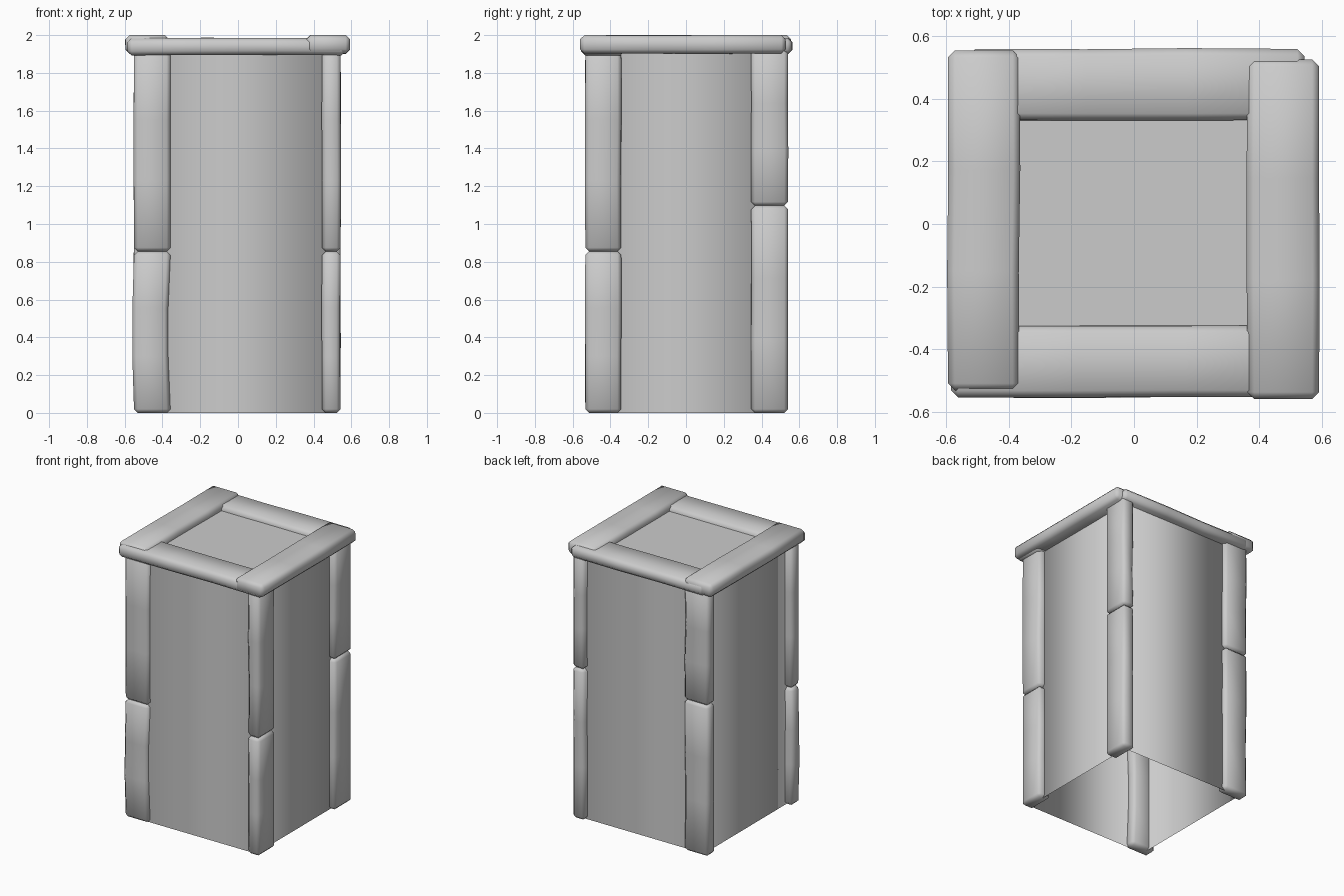
import bpy, bmesh, math, random
from mathutils import Vector

random.seed(7)
if "Cube" in bpy.data.objects:
    bpy.data.objects.remove(bpy.data.objects["Cube"], do_unlink=True)

stone = bpy.data.materials.new("grey_stone")
stone.use_nodes = True
GREY = (0.6, 0.6, 0.6, 1)
stone.diffuse_color = GREY
stone.node_tree.nodes["Principled BSDF"].inputs["Base Color"].default_value = GREY


def finish(bm, name):
    bmesh.ops.recalc_face_normals(bm, faces=bm.faces)
    mesh = bpy.data.meshes.new(name)
    bm.to_mesh(mesh)
    bm.free()
    mesh.materials.append(stone)
    for poly in mesh.polygons:
        poly.use_smooth = True
    obj = bpy.data.objects.new(name, mesh)
    bpy.context.collection.objects.link(obj)
    return obj


def worn_block(name, low, high, bevel, wear=0.003, bulge=0.0):
    """Chamfered block with worn loops along its longest side; bulge swells its middle."""
    low, high = Vector(low), Vector(high)
    size, mid = high - low, (low + high) / 2
    axis = max(range(3), key=lambda i: size[i])
    bm = bmesh.new()
    bmesh.ops.create_cube(bm, size=1)
    for v in bm.verts:
        v.co = Vector(c * s for c, s in zip(v.co, size)) + mid
    along = Vector((0, 0, 0))
    along[axis] = 1
    for part in (0.35, 0.65):
        bmesh.ops.bisect_plane(bm, geom=bm.verts[:] + bm.edges[:] + bm.faces[:],
                               plane_co=low + size * part, plane_no=along)
    # wear moves the middle loops only, so the ends keep their size
    for v in bm.verts:
        if abs(v.co[axis] - mid[axis]) < size[axis] * 0.4:
            for i in range(3):
                if i != axis:
                    v.co[i] += random.uniform(-wear, wear)
            v.co.x += bulge
        v.co.z = min(v.co.z, 2)
    edges = [e for e in bm.edges if len(e.link_faces) == 2
             and e.calc_face_angle(0) > math.radians(45)]
    bmesh.ops.bevel(bm, geom=edges, offset=bevel, segments=1, affect='EDGES')
    return finish(bm, name)


# Hollow body: open at the bottom, softly shaded walls, flat recessed lid
bm = bmesh.new()
bmesh.ops.create_cube(bm, size=1)
for v in bm.verts:
    v.co = (v.co.x * 0.99, v.co.y, (v.co.z + 0.5) * 1.95)
bottom = [f for f in bm.faces if f.calc_center_median().z < 0.01]
bmesh.ops.delete(bm, geom=bottom, context='FACES_ONLY')
for e in bm.edges:
    if all(v.co.z > 1.9 for v in e.verts):
        e.smooth = False
finish(bm, "body")

# Corner posts: side, end, x range, y range, height of the split
posts = (("left", "front", (0.445, 0.543), (-0.533, -0.343), 0.855),
         ("left", "back", (0.445, 0.543), (0.345, 0.54), 1.097),
         ("right", "front", (-0.55, -0.357), (-0.526, -0.435), 0.855),
         ("right", "back", (-0.55, -0.353), (0.445, 0.535), 1.097))
for side, end, (x0, x1), (y0, y1), split in posts:
    swell = -0.01 if (side, end) == ("right", "front") else 0
    for level, z0, z1, bulge in (("lower", 0, split, swell), ("upper", split, 1.93, 0)):
        worn_block(f"{end}_{side}_{level}_post", (x0, y0, z0), (x1, y1, z1), 0.02,
                   bulge=bulge)

# Rim beams around the top; the side beams lie slightly higher
worn_block("right_rim_beam", (-0.595, -0.532, 1.903), (-0.366, 0.555, 2.0), 0.022)
worn_block("left_rim_beam", (0.363, -0.56, 1.903), (0.592, 0.527, 2.0), 0.022)
worn_block("front_rim_beam", (-0.585, -0.555, 1.893), (0.57, -0.325, 1.983), 0.022)
worn_block("back_rim_beam", (-0.53, 0.333, 1.9), (0.545, 0.56, 1.985), 0.022)
